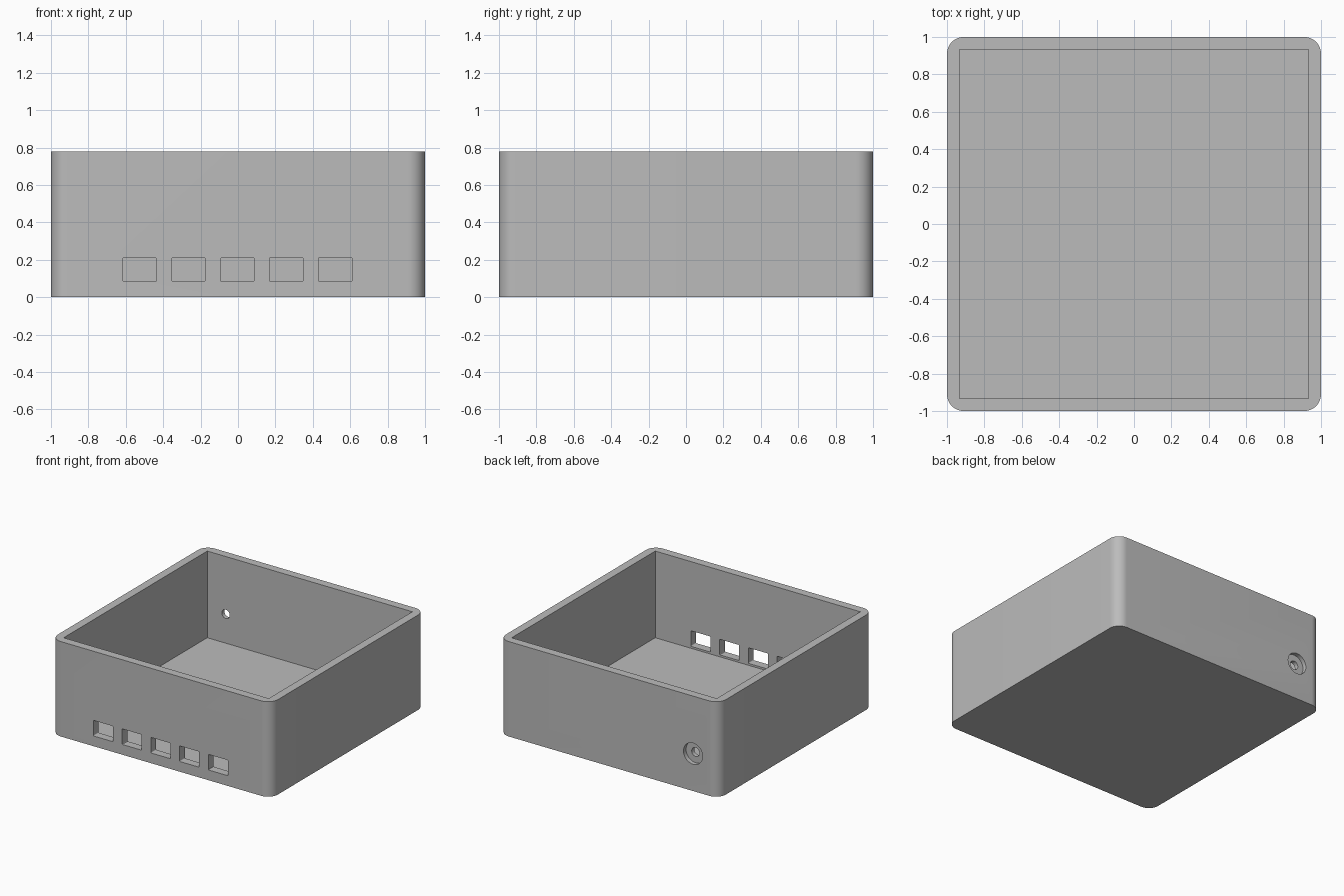
import bpy
import bmesh
import math
from mathutils import Matrix, Vector

if "Cube" in bpy.data.objects:
    bpy.data.objects.remove(bpy.data.objects["Cube"], do_unlink=True)

HEIGHT = 0.78
WALL = 0.068
CORNER = 0.09

grey = bpy.data.materials.new("plain grey")
grey.use_nodes = True
grey.diffuse_color = (0.5, 0.5, 0.5, 1)
grey.node_tree.nodes["Principled BSDF"].inputs["Base Color"].default_value = grey.diffuse_color


def finish(name, bm):
    mesh = bpy.data.meshes.new(name)
    bm.to_mesh(mesh)
    bm.free()
    mesh.materials.append(grey)
    obj = bpy.data.objects.new(name, mesh)
    bpy.context.collection.objects.link(obj)
    return obj


def block(name, low, high, radius=0, axis=2, segments=8):
    """Box between two corners, with its edges along one axis rounded."""
    low, high = Vector(low), Vector(high)
    bm = bmesh.new()
    bmesh.ops.create_cube(bm, size=1)
    bmesh.ops.scale(bm, vec=high - low, verts=bm.verts)
    bmesh.ops.translate(bm, vec=(low + high) / 2, verts=bm.verts)
    if radius:
        edges = [e for e in bm.edges
                 if abs(e.verts[0].co[axis] - e.verts[1].co[axis]) > 1e-4]
        bmesh.ops.bevel(bm, geom=edges, offset=radius, segments=segments,
                        profile=0.5, affect='EDGES')
    return finish(name, bm)


def drill(name, x, z, radius, y_low, y_high):
    """Cylinder running along y."""
    bm = bmesh.new()
    place = Matrix.Translation((x, (y_low + y_high) / 2, z)) @ Matrix.Rotation(math.pi / 2, 4, 'X')
    bmesh.ops.create_cone(bm, cap_ends=True, segments=40, radius1=radius, radius2=radius,
                          depth=y_high - y_low, matrix=place)
    return finish(name, bm)


# Outer body with rounded upright edges
case = block("open_case", (-1, -1, 0), (1, 1, HEIGHT), CORNER, segments=12)

# Square cavity, five front slots, and the counterbored hole in the back wall
inner = 1 - WALL
cutters = [block("cavity_cutter", (-inner, -inner, WALL), (inner, inner, HEIGHT + 0.2))]
for i in range(5):
    x = (i - 2) * 0.2615 - 0.003
    cutters.append(block("slot_cutter", (x - 0.089, -1.1, 0.084), (x + 0.089, -0.8, 0.212),
                         0.006, axis=1, segments=3))
cutters.append(drill("socket_hole_cutter", -0.764, 0.307, 0.036, 0.8, 1.1))
cutters.append(drill("socket_recess_cutter", -0.764, 0.307, 0.087, 0.966, 1.1))

for cutter in cutters:
    cutter.hide_render = True
    mod = case.modifiers.new(cutter.name, 'BOOLEAN')
    mod.operation = 'DIFFERENCE'
    mod.solver = 'EXACT'
    mod.object = cutter

# Bake the cuts and drop the helpers
bpy.ops.object.select_all(action='DESELECT')
case.select_set(True)
bpy.context.view_layer.objects.active = case
for mod in list(case.modifiers):
    bpy.ops.object.modifier_apply(modifier=mod.name)
for cutter in cutters:
    bpy.data.objects.remove(cutter, do_unlink=True)

bpy.ops.object.shade_smooth_by_angle(angle=math.radians(30))
